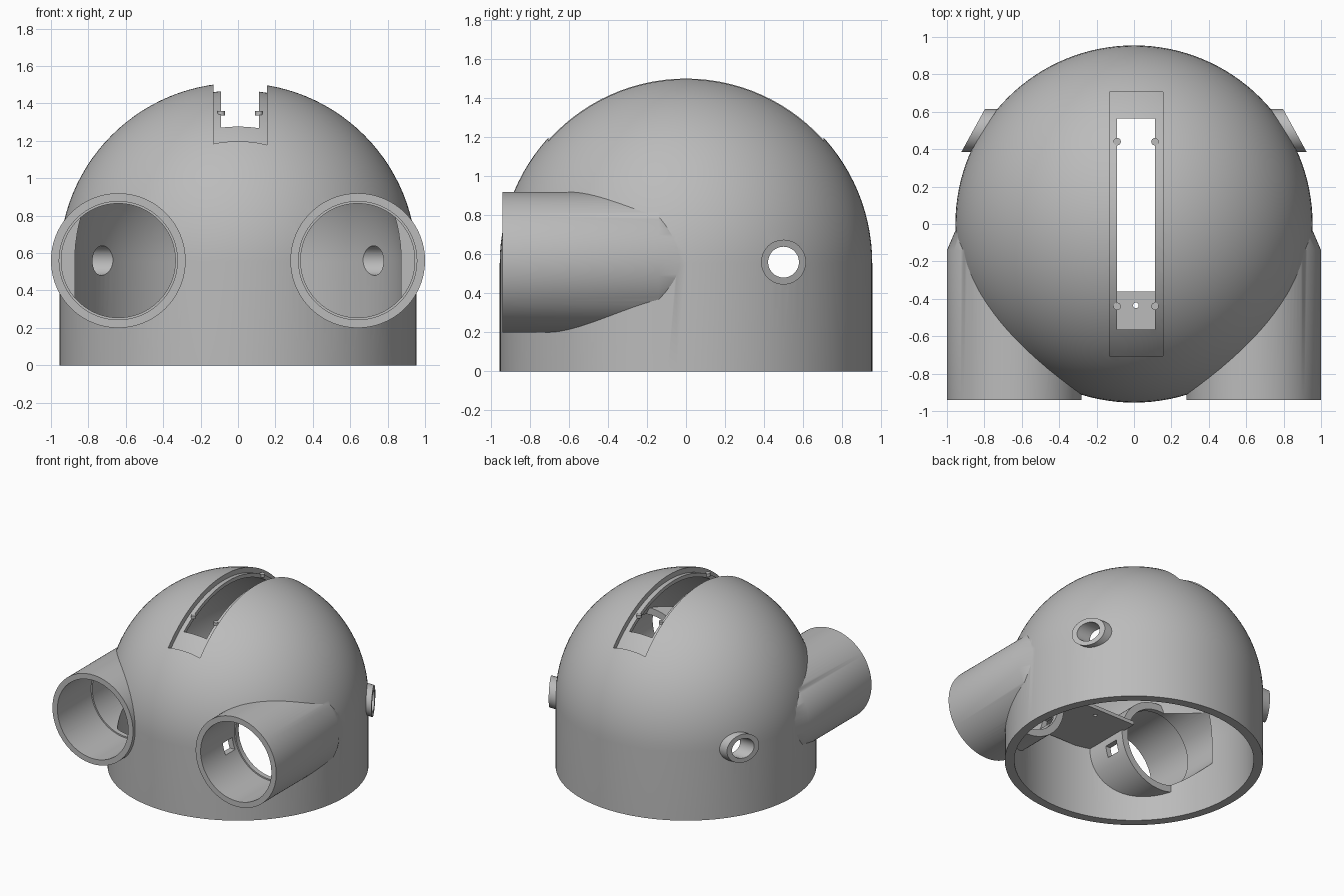
import bpy, bmesh, math
from mathutils import Matrix, Vector

if "Cube" in bpy.data.objects:
    bpy.data.objects.remove(bpy.data.objects["Cube"])

ZC = 0.555          # height of the dome centre
TX, TZ = 0.64, 0.56  # front tube axis

grey = bpy.data.materials.new("plain_grey")
grey.diffuse_color = (0.5, 0.5, 0.5, 1)
grey.use_nodes = True
grey.node_tree.nodes["Principled BSDF"].inputs["Base Color"].default_value = grey.diffuse_color


def make(name, bm):
    bmesh.ops.recalc_face_normals(bm, faces=bm.faces)
    me = bpy.data.meshes.new(name)
    bm.to_mesh(me)
    bm.free()
    me.materials.append(grey)
    ob = bpy.data.objects.new(name, me)
    bpy.context.collection.objects.link(ob)
    return ob


def lathe(name, profile, axis='Z', at=(0, 0, 0), n=96):
    """Spin (radius, height) points; the ends are closed on the axis."""
    bm = bmesh.new()
    rings = []
    for r, h in profile:
        if r < 1e-6:
            rings.append([bm.verts.new((0, 0, h))])
        else:
            rings.append([bm.verts.new((r * math.cos(2 * math.pi * i / n),
                                        r * math.sin(2 * math.pi * i / n), h)) for i in range(n)])
    for a, b in zip(rings, rings[1:]):
        for i in range(n):
            j = (i + 1) % n
            if len(a) == 1:
                bm.faces.new((a[0], b[i], b[j]))
            elif len(b) == 1:
                bm.faces.new((a[i], a[j], b[0]))
            else:
                bm.faces.new((a[i], a[j], b[j], b[i]))
    for ring in (rings[0], rings[-1]):
        if len(ring) > 1:
            bm.faces.new(ring)
    rot = {'Z': Matrix(), 'Y': Matrix.Rotation(-math.pi / 2, 4, 'X'),
           'X': Matrix.Rotation(math.pi / 2, 4, 'Y')}[axis]
    bm.transform(Matrix.Translation(at) @ rot)
    return make(name, bm)


def dome(name, r, base, steps=28):
    arc = [(r * math.cos(t), ZC + r * math.sin(t))
           for t in (math.pi / 2 * i / steps for i in range(steps))]
    return lathe(name, [(r, base)] + arc + [(0, ZC + r)], n=128)


def box(name, lo, hi):
    bm = bmesh.new()
    bmesh.ops.create_cube(bm, size=1)
    for v in bm.verts:
        v.co = Vector([lo[k] if v.co[k] < 0 else hi[k] for k in range(3)])
    return make(name, bm)


def combine(target, tool, operation):
    m = target.modifiers.new("combine", 'BOOLEAN')
    m.object, m.operation, m.solver = tool, operation, 'EXACT'
    bpy.context.view_layer.objects.active = target
    bpy.ops.object.modifier_apply(modifier=m.name)
    bpy.data.objects.remove(tool)


def tube(name, r, y0, y1, s, tip=None):
    pts = [(r, y0), (r, y1)] + ([tip] if tip else [])
    return lathe(name, pts, 'Y', (s * TX, 0, TZ))


# outer body: dome, tapered front tubes, slanted side spouts
body = dome("dome_shell", 0.955, 0.0)
for s in (-1, 1):
    combine(body, tube("front_tube", 0.36, -0.94, -0.14, s, (0.30, 0.0)), 'UNION')
    spout = lathe("side_spout", [(0.115, 0.6), (0.115, 0.86)], 'X', (0, 0.5, TZ), 48)
    for v in spout.data.vertices:
        if v.co.x > 0.8:
            v.co.x -= (v.co.y - 0.5) * 0.55
        v.co.x *= s
    if s < 0:
        spout.data.flip_normals()
    combine(body, spout, 'UNION')

# hollow interior, leaving sleeves of the front tubes standing inside
cavity = dome("cavity", 0.885, -0.1)
for s in (-1, 1):
    combine(cavity, tube("sleeve", 0.36, -1.1, -0.47, s), 'DIFFERENCE')
combine(body, cavity, 'DIFFERENCE')

# tube bores with a small inner lip, and a window in each sleeve
for s in (-1, 1):
    combine(body, tube("bore", 0.305, -1.1, -0.145, s), 'DIFFERENCE')
    combine(body, tube("counterbore", 0.316, -1.1, -0.51, s), 'DIFFERENCE')
    xs = sorted((s * 0.22, s * 0.40))
    combine(body, box("window", (xs[0], -0.66, 0.43), (xs[1], -0.54, 0.52)), 'DIFFERENCE')

# spout hole straight across
combine(body, lathe("cross_hole", [(0.079, -1.3), (0.079, 1.3)], 'X', (0, 0.5, TZ), 48), 'DIFFERENCE')

# top slot: shallow recess with a through opening
recess = box("recess", (-0.13, -0.706, 1.0), (0.155, 0.706, 1.7))
combine(recess, dome("recess_floor", 0.915, 0.2), 'DIFFERENCE')
combine(body, recess, 'DIFFERENCE')
combine(body, box("slot", (-0.09, -0.563, 1.05), (0.112, 0.563, 1.7)), 'DIFFERENCE')

# inner shelf between the tubes, with a small screw hole
shelf = box("inner_shelf", (-0.30, -0.87, 0.575), (0.30, -0.36, 0.605))
combine(shelf, lathe("screw_hole", [(0.015, 0.5), (0.015, 0.7)], 'Z', (0.01, -0.435, 0), 24), 'DIFFERENCE')

# small clips on the slot ledge
for x in (-0.09, 0.112):
    for y in (-0.44, 0.44):
        lathe("slot_clip", [(0.02, 1.335), (0.02, 1.36)], 'Z', (x, y, 0), 16)

# smooth curves, sharp edges
bpy.ops.object.select_all(action='DESELECT')
for ob in bpy.data.objects:
    ob.select_set(True)
bpy.context.view_layer.objects.active = body
bpy.ops.object.shade_smooth_by_angle(angle=math.radians(30))
